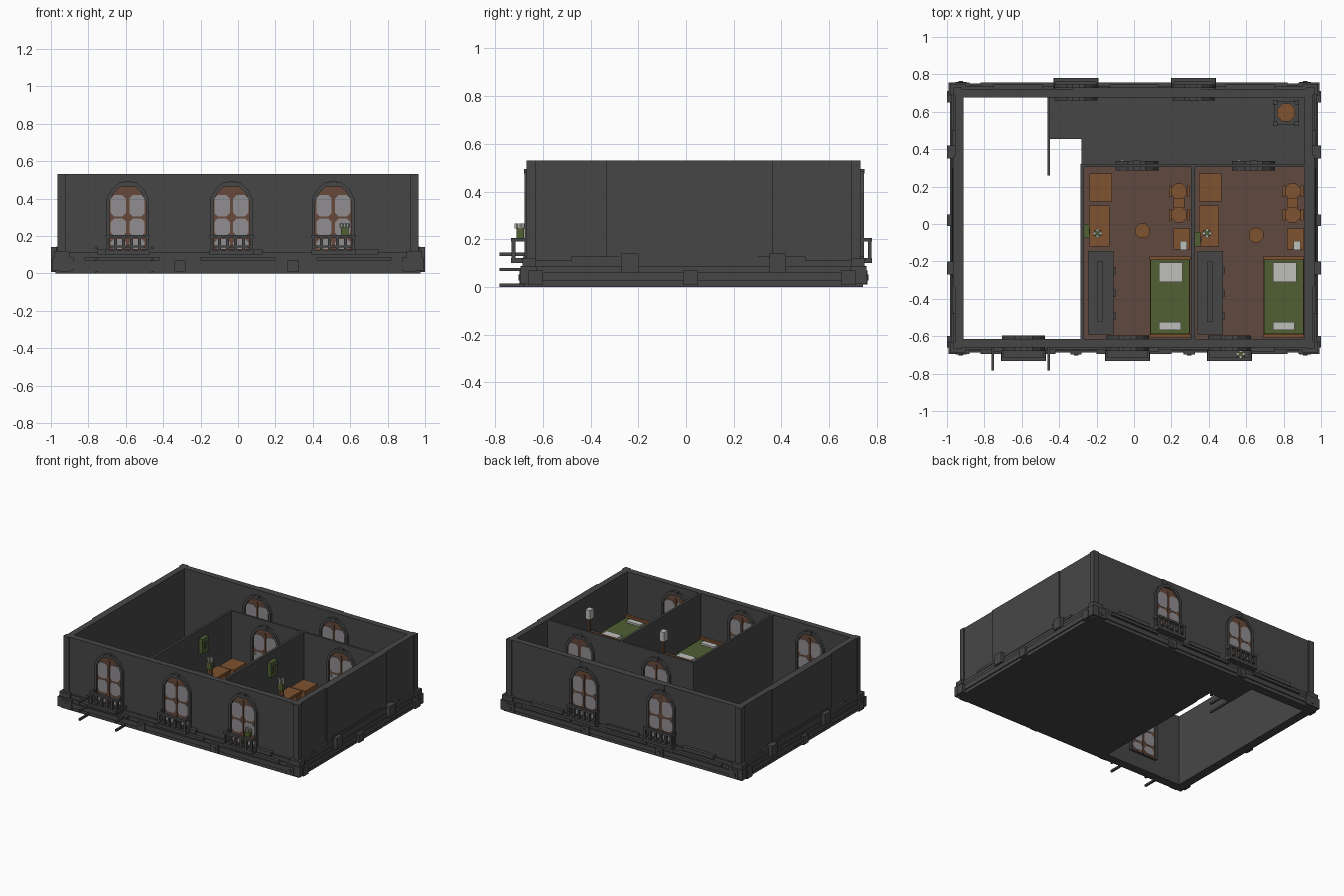
import bpy, bmesh, math
from mathutils import Matrix

cube = bpy.data.objects.get("Cube")
if cube:
    bpy.data.objects.remove(cube, do_unlink=True)


def material(name, col):
    m = bpy.data.materials.new(name)
    m.use_nodes = True
    m.diffuse_color = (*col, 1)
    m.node_tree.nodes["Principled BSDF"].inputs["Base Color"].default_value = (*col, 1)
    return m


GREY = material("wall grey", (0.062, 0.062, 0.062))
FLOOR = material("floor brown", (0.112, 0.066, 0.05))
FRAME = material("window frame brown", (0.135, 0.065, 0.042))
WOOD = material("orange wood", (0.21, 0.085, 0.03))
GREEN = material("green", (0.08, 0.115, 0.032))
WHITE = material("white", (0.52, 0.52, 0.5))
GLASS = material("glass grey", (0.28, 0.27, 0.28))


class Part:
    """Collects simple solids of one colour into one named object."""
    def __init__(self, name, mat):
        self.name, self.mat, self.bm = name, mat, bmesh.new()

    def box(self, x0, x1, y0, y1, z0, z1):
        m = Matrix.Translation(((x0 + x1) / 2, (y0 + y1) / 2, (z0 + z1) / 2))
        m = m @ Matrix.Diagonal((abs(x1 - x0), abs(y1 - y0), abs(z1 - z0), 1))
        bmesh.ops.create_cube(self.bm, size=1, matrix=m)
        return self

    def prism(self, pts, y0, y1):
        a = [self.bm.verts.new((x, y0, z)) for x, z in pts]
        b = [self.bm.verts.new((x, y1, z)) for x, z in pts]
        self.bm.faces.new(a)
        self.bm.faces.new(b[::-1])
        for i in range(len(a)):
            j = (i + 1) % len(a)
            self.bm.faces.new((a[i], b[i], b[j], a[j]))
        return self

    def ring(self, outer, inner, y0, y1):
        for i in range(len(outer)):
            j = (i + 1) % len(outer)
            self.prism([outer[i], outer[j], inner[j], inner[i]], y0, y1)
        return self

    def drum(self, x, y, r, z0, z1, sides=8):
        m = Matrix.Translation((x, y, (z0 + z1) / 2)) @ Matrix.Rotation(math.pi / sides, 4, 'Z')
        bmesh.ops.create_cone(self.bm, cap_ends=True, segments=sides, radius1=r, radius2=r,
                              depth=z1 - z0, matrix=m)
        return self

    def done(self):
        bmesh.ops.recalc_face_normals(self.bm, faces=self.bm.faces)
        me = bpy.data.meshes.new(self.name)
        self.bm.to_mesh(me)
        self.bm.free()
        me.materials.append(self.mat)
        ob = bpy.data.objects.new(self.name, me)
        bpy.context.scene.collection.objects.link(ob)


X, Y0, Y1, TOP, FL = 0.957, -0.66, 0.722, 0.53, 0.10


def frame(part, out, depth, z0, z1):
    """Four boxes around the plan, pushed out from the wall face."""
    x, a, b = X + out, Y0 - out, Y1 + out
    part.box(-x, x, a, a + depth, z0, z1).box(-x, x, b - depth, b, z0, z1)
    part.box(-x, -x + depth, a + depth, b - depth, z0, z1)
    part.box(x - depth, x, a + depth, b - depth, z0, z1)


# Outer walls, corner pilasters and shallow raised wall panels
walls = Part("outer_walls", GREY)
frame(walls, 0, 0.045, 0, TOP)
walls.done()
trim = Part("pilasters_and_panels", GREY)
for sx in (-1, 1):
    for yf, s in ((Y0, -1), (Y1, 1)):
        trim.box(sx * (X + .008), sx * .92, yf + s * .009, yf - s * .03, 0, TOP)
    trim.box(sx * (X + .008), sx * .94, -.335, .365, .1, TOP)
trim.box(-.33, .36, Y1 - .02, Y1 + .008, .1, TOP).done()

# Stepped base moulding with corner blocks, rosettes and raised centre strips
base = Part("base_moulding", GREY)
for out, z0, z1 in ((.02, 0, .025), (.028, .025, .06), (.02, .06, .085), (.012, .085, .112)):
    frame(base, out, out + .02, z0, z1)
for sx in (-1, 1):
    for yf, s in ((Y0, -1), (Y1, 1)):
        base.box(sx * (X + .036), sx * .88, yf + s * .034, yf - s * .035, .012, .085)
        base.box(sx * (X + .028), sx * .9, yf + s * .026, yf - s * .03, .085, .12)
    for y in (-.63, .02, .68):
        base.box(sx * .94, sx * 1.0, y - .03, y + .03, .008, .07)
    for y in (-.235, .385):
        base.box(sx * .94, sx * 1.0, y - .035, y + .035, .06, .14)
    base.box(sx * .94, sx * (X + .015), -.48, .5, .11, .128)
    base.box(sx * .94, sx * (X + .013), -.28, .3, .128, .145)
for yf, s in ((Y0, -1), (Y1, 1)):
    for x in (-.925, -.31, .295, .915):
        base.box(x - .03, x + .03, yf, yf + s * .038, .01, .07)
        base.box(x - .012, x + .012, yf, yf + s * .042, .028, .052)
    for x in (-.62, 0, .62):
        base.box(x - .2, x + .2, yf, yf + s * .034, .068, .088)
        base.box(x - .13, x + .13, yf, yf + s * .024, .1, .128)
base.done()

# Floor slab with open stairwell, wooden room floors
slab = Part("floor_slab", GREY)
slab.box(-.28, .93, -.64, .7, 0, FL).box(-.455, -.28, .455, .7, 0, FL).done()
floors = Part("room_floors", FLOOR)
floors.box(-.275, .305, -.615, .305, FL, FL + .005).box(.33, .912, -.615, .305, FL, FL + .005).done()

# Inner partitions
inner = Part("inner_walls", GREY)
inner.box(-.285, -.268, -.62, .32, 0, TOP).box(.308, .326, -.62, .31, FL, TOP)
inner.box(-.285, .915, .305, .32, FL, TOP).done()

# Thin bars beside the stairwell and out of the front
bars = Part("stair_bars", GREY)
for z in (0, .066, .13):
    for x in (-.755, -.455):
        bars.box(x - .007, x + .007, -.782, -.64, z, z + .014)
    bars.box(-.462, -.448, .26, .69, z, z + .014)
bars.done()


def arch(x, hw, z0, z1, c):
    """Opening outline with a faceted arched top."""
    return [(x - hw, z0), (x + hw, z0), (x + hw, z1 - c), (x + hw * .75, z1 - c * .4),
            (x + hw * .4, z1), (x - hw * .4, z1), (x - hw * .75, z1 - c * .4), (x - hw, z1 - c)]


def pane(x0, x1, z0, z1, c=.018):
    return [(x0 + c, z0), (x1 - c, z0), (x1, z0 + c), (x1, z1 - c),
            (x1 - c, z1), (x0 + c, z1), (x0, z1 - c), (x0, z0 + c)]


def window(name, x, yf, yb):
    """Arched unit running through a wall, dressed on both faces."""
    surround, wood, glass = (Part(name + "_surround", GREY), Part(name + "_frame", FRAME),
                             Part(name + "_panes", GLASS))
    for y, s in ((yf, -1), (yb, 1)):
        surround.ring(arch(x, .115, .108, .485, .09), arch(x, .097, .108, .465, .08), y, y + s * .018)
        surround.box(x - .02, x + .02, y, y + s * .02, .475, .495)
        wood.prism(arch(x, .098, .108, .466, .08), y, y + s * .008)
        wood.box(x - .006, x + .006, y, y + s * .013, .12, .44)
        for sx in (-1, 1):
            for z0, z1 in ((.305, .418), (.2, .293), (.13, .185)):
                glass.prism(pane(x + sx * .05 - .041, x + sx * .05 + .041, z0, z1), y, y + s * .011)
    for p in (surround, wood, glass):
        p.done()


def balcony(name, x, y, s):
    """Small rail with balusters in front of a window."""
    b = Part(name, GREY)
    o = y + s * .058
    b.box(x - .12, x + .12, y, o, .1, .122)
    b.box(x - .118, x + .118, o - s * .02, o, .19, .206)
    b.box(x - .11, x + .11, o - s * .015, o - s * .005, .138, .148)
    for i in range(6):
        bx = x - .107 + i * .0428
        b.box(bx - .008, bx + .008, o - s * .018, o - s * .002, .12, .19)
    for sx in (-.112, .112):
        b.box(x + sx - .006, x + sx + .006, y, o, .19, .206)
    b.done()


for i, x in enumerate((-.59, -.035, .51)):
    window(f"front_window_{i + 1}", x, Y0, Y0 + .045)
    balcony(f"front_balcony_{i + 1}", x, Y0 - .015, -1)
for i, x in enumerate((-.31, .318)):
    window(f"back_window_{i + 1}", x, Y1 - .045, Y1 + .006)
    balcony(f"back_balcony_{i + 1}", x, Y1, 1)
for i, x in enumerate((.015, .64)):
    window(f"room_door_{i + 1}", x, .305, .32)
    Part(f"door_handle_{i + 1}", WHITE).box(x - .085, x - .073, .28, .345, .27, .282).done()


def flowers(name, x, y, z, h):
    """Green stems topped by a cross of white blossoms."""
    Part(name + "_leaves", GREEN).box(x - .02, x + .02, y - .015, y + .015, z, z + h * .7).done()
    b = Part(name + "_blossoms", WHITE)
    for dx, dy in ((0, .016), (0, -.016), (.016, 0), (-.016, 0)):
        b.drum(x + dx, y + dy, .009, z + h * .65, z + h, 6)
    b.done()


flowers("balcony_flowers", .57, -.695, .206, .06)


def furnish(n, dx, wx, dy):
    """One bedroom; dx shifts the bed side, wx the dresser side, dy the small items."""
    def P(name, mat):
        return Part(f"{name}_{n}", mat)
    F = FL + .005
    # Bed
    bed = P("bed_frame", WOOD).box(.085 + dx, .3 + dx, -.6, -.185, F + .02, F + .06)
    bed.box(.083 + dx, .302 + dx, -.192, -.175, F, F + .15)
    bed.box(.083 + dx, .302 + dx, -.608, -.592, F, F + .11)
    bed.done()
    P("bed_cover", GREEN).box(.087 + dx, .298 + dx, -.588, -.193, F + .06, F + .095).done()
    linen = P("pillow_and_blanket", WHITE).box(.135 + dx, .26 + dx, -.31, -.205, F + .09, F + .115)
    linen.box(.135 + dx, .25 + dx, -.567, -.525, F + .09, F + .108).done()
    # Side table with tall lamp
    t = P("side_table", WOOD).box(.21 + dx, .3 + dx, -.135, -.025, F + .1, F + .12)
    for x in (.22, .28):
        for y in (-.125, -.045):
            t.box(x + dx, x + dx + .012, y, y + .012, F, F + .1)
    t.box(.258 + dx, .27 + dx, -.117, -.105, F + .12, F + .28).done()
    P("lamp_shade", WHITE).box(.245 + dx, .283 + dx, -.138, -.092, .385, .455).done()
    # Carved chairs around a small table
    c = P("dining_set", WOOD)
    for y in (.175, .05):
        c.drum(.24 + dx, y, .045, F + .07, F + .085)
        c.drum(.24 + dx, y, .015, F, F + .07)
        for x in (.187, .283):
            c.box(x + dx, x + dx + .014, y - .03, y + .03, F, F + .1)
    c.box(.21 + dx, .27 + dx, .085, .14, F + .06, F + .075).done()
    # Stool
    P("stool", WOOD).drum(.045 + dx, -.037 + dy, .042, F + .06, F + .08).drum(
        .045 + dx, -.037 + dy, .018, F, F + .06).done()
    # Desk, chest and plant
    d = P("desk", WOOD).box(-.237 + wx, -.13 + wx, -.12, .1, F + .085, F + .105)
    for y in (-.115, .05):
        d.box(-.23 + wx, -.137 + wx, y, y + .045, F, F + .085)
    d.done()
    k = P("chest", WOOD).box(-.232 + wx, -.122 + wx, .125, .265, F, F + .08)
    k.box(-.237 + wx, -.118 + wx, .12, .27, F + .08, F + .095).done()
    P("vase", WOOD).drum(-.195 + wx, -.05, .02, F + .105, F + .15).done()
    flowers(f"desk_plant_{n}", -.195 + wx, -.05, F + .15, .08)
    # Framed wall picture
    px = -.268 if n == 1 else .326
    P("picture_frame", GREEN).box(px, px + .03, -.075 + dy * 2, dy * 2, .36, .47).done()
    P("picture_panel", GREY).box(px, px + .034, -.052 + dy * 2, -.023 + dy * 2, .39, .44).done()
    # Dresser with knobs
    w = P("dresser", GREY).box(-.24 + wx, -.115 + wx, -.585, -.15, F, F + .15)
    w.box(-.245 + wx, -.11 + wx, -.59, -.145, F + .15, F + .165)
    w.box(-.195 + wx, -.165 + wx, -.52, -.2, F + .165, F + .175)
    for y in (-.49, -.37, -.25):
        w.box(-.115 + wx, -.1 + wx, y - .02, y + .02, F + .07, F + .09)
    w.done()


furnish(1, 0, 0, 0)
furnish(2, .608, .585, -.022)

# Corridor table on a square stand
stand = Part("corridor_stand", GREY)
for x in (.755, .87):
    for y in (.535, .65):
        stand.box(x - .012, x + .012, y - .012, y + .012, FL, FL + .13)
stand.box(.75, .88, .53, .655, FL + .09, FL + .105).done()
Part("corridor_table_top", WOOD).drum(.813, .595, .052, FL + .1, FL + .14).done()
